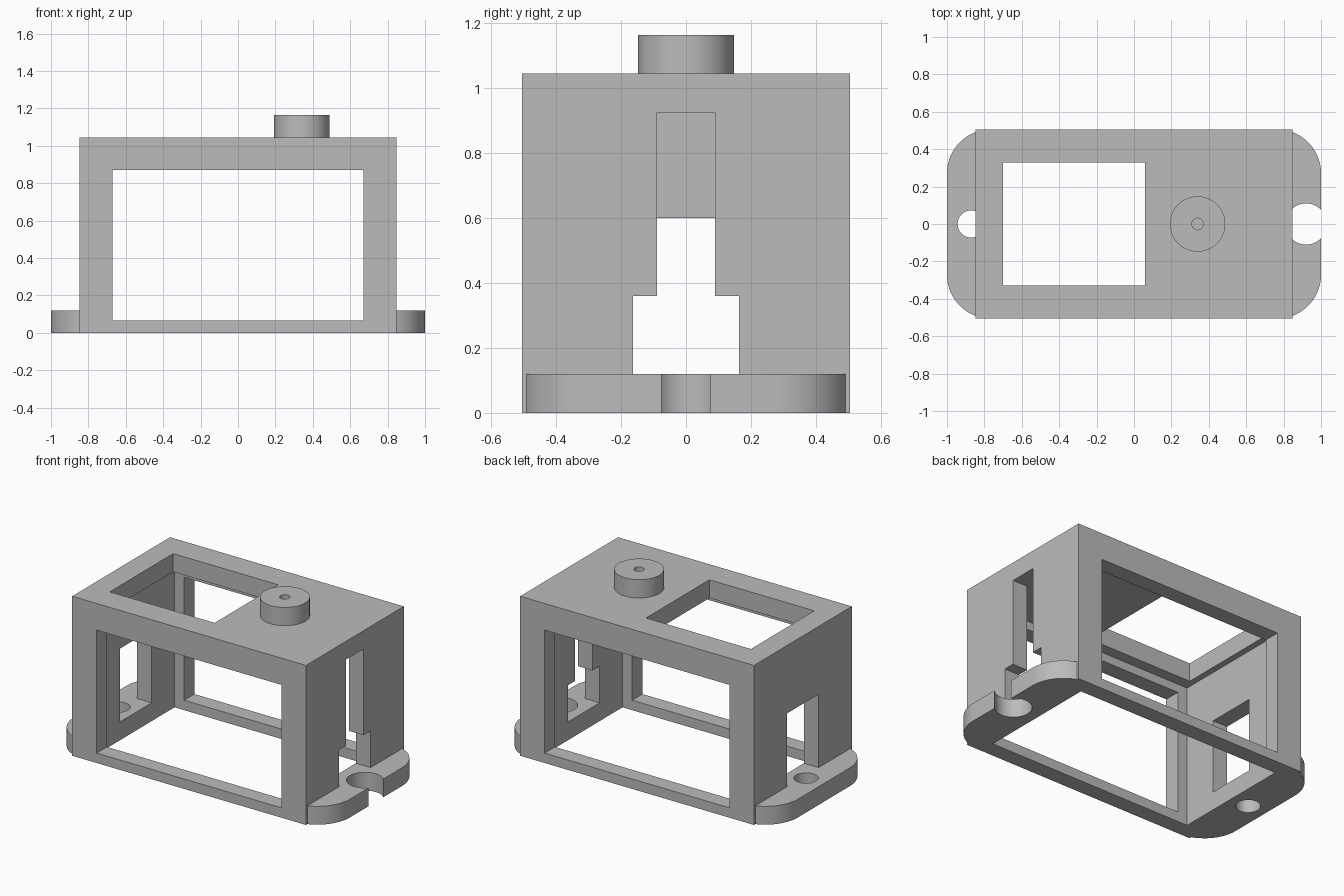
import bpy, bmesh, math

if "Cube" in bpy.data.objects:
    bpy.data.objects.remove(bpy.data.objects["Cube"], do_unlink=True)

GREY = bpy.data.materials.new("plain_grey")
GREY.use_nodes = True
GREY.diffuse_color = (0.5, 0.5, 0.5, 1)
GREY.node_tree.nodes["Principled BSDF"].inputs["Base Color"].default_value = (0.5, 0.5, 0.5, 1)

HALF_X, HALF_Y, HEIGHT = 0.847, 0.506, 1.045
TAB_H, TAB_R = 0.12, 0.235


def prism(name, outline, z0, z1):
    """Extrude a counter-clockwise outline in x, y from z0 to z1."""
    bm = bmesh.new()
    face = bm.faces.new([bm.verts.new((x, y, z0)) for x, y in outline])
    ext = bmesh.ops.extrude_face_region(bm, geom=[face])
    for v in ext["geom"]:
        if isinstance(v, bmesh.types.BMVert):
            v.co.z = z1
    bmesh.ops.recalc_face_normals(bm, faces=bm.faces)
    mesh = bpy.data.meshes.new(name)
    bm.to_mesh(mesh)
    bm.free()
    mesh.materials.append(GREY)
    obj = bpy.data.objects.new(name, mesh)
    bpy.context.collection.objects.link(obj)
    return obj


def box(name, x0, x1, half_y, z0, z1):
    return prism(name, [(x0, -half_y), (x1, -half_y), (x1, half_y), (x0, half_y)], z0, z1)


def arc(cx, cy, r, start, end, n):
    return [(cx + r * math.cos(start + (end - start) * i / n),
             cy + r * math.sin(start + (end - start) * i / n)) for i in range(n + 1)]


def cylinder(name, cx, r, z0, z1):
    return prism(name, arc(cx, 0, r, 0, math.tau, 64)[:-1], z0, z1)


def activate(obj):
    bpy.ops.object.select_all(action="DESELECT")
    obj.select_set(True)
    bpy.context.view_layer.objects.active = obj


def cut(obj, cutters):
    """Subtract each cutter and remove it."""
    activate(obj)
    for cutter in cutters:
        cutter.hide_render = True
        mod = obj.modifiers.new("cut", "BOOLEAN")
        mod.operation, mod.solver, mod.object = "DIFFERENCE", "EXACT", cutter
        bpy.ops.object.modifier_apply(modifier=mod.name)
        bpy.data.objects.remove(cutter, do_unlink=True)


def smooth(obj):
    activate(obj)
    bpy.ops.object.shade_smooth_by_angle(angle=math.radians(30))


def screw_hole(side):
    if side > 0:
        return cylinder("right_hole_cutter", 0.92, 0.11, -0.1, 0.2)
    return cylinder("left_hole_cutter", -0.87, 0.073, -0.1, 0.2)


# Housing: hollow, open below, windows front and back, top opening, end slots
housing = box("housing", -HALF_X, HALF_X, HALF_Y, 0, HEIGHT)
cut(housing, [
    box("cavity_cutter", -0.74, 0.74, 0.4, -0.1, 0.925),
    box("window_cutter", -0.67, 0.67, 0.7, 0.065, 0.87),
    box("top_cutter", -0.7, 0.06, 0.328, 0.8, 1.2),
    box("left_slot_cutter", -1, -0.6, 0.163, TAB_H, 0.6),
    box("right_slot_cutter", 0.6, 1, 0.163, TAB_H, 0.36),
    box("right_tall_slot_cutter", 0.6, 1, 0.09, 0.3, 0.925),
    screw_hole(1), screw_hole(-1),
])
smooth(housing)

# Mounting tabs with rounded corners and screw holes
for side, name in ((1, "left_tab"), (-1, "right_tab")):
    cx, cy = 1 - TAB_R, HALF_Y - TAB_R
    start = math.acos((HALF_X - cx) / TAB_R)
    upper = arc(cx, cy, TAB_R, 0, start, 20)
    lower = [(x, -y) for x, y in reversed(upper)]
    outline = [(side * x, y) for x, y in lower + upper]
    tab = prism(name, outline[::side], 0, TAB_H)
    cut(tab, [screw_hole(side)])
    smooth(tab)

# Round boss on top with a small blind bore
boss = cylinder("top_boss", 0.34, 0.148, HEIGHT, 1.165)
cut(boss, [cylinder("bore_cutter", 0.34, 0.031, 1, 1.3)])
smooth(boss)
